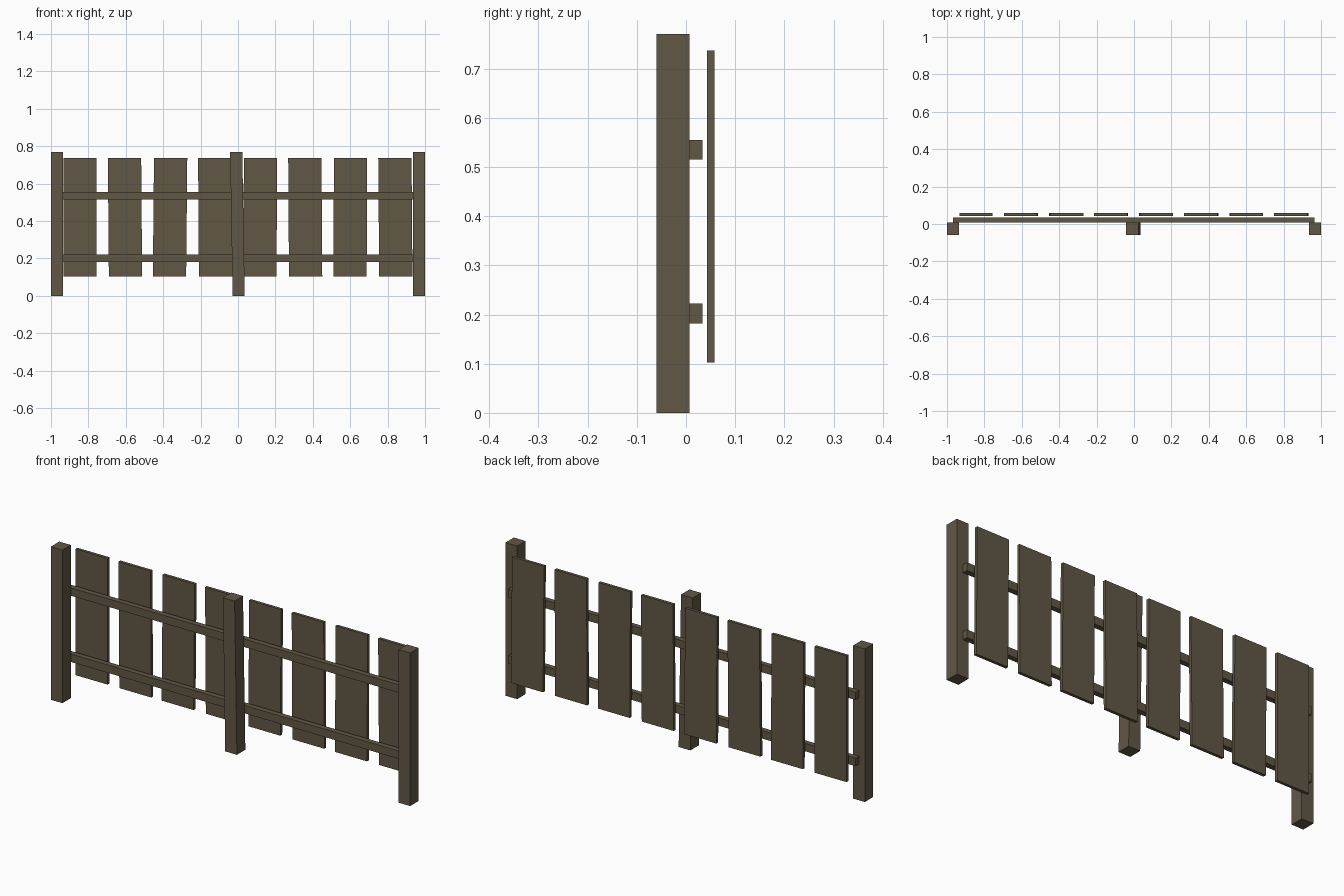
import bpy
import bmesh

cube = bpy.data.objects.get("Cube")
if cube:
    bpy.data.objects.remove(cube, do_unlink=True)

wood = bpy.data.materials.new("weathered_brown_wood")
wood.use_nodes = True
colour = (0.12, 0.095, 0.06, 1)
wood.diffuse_color = colour
bsdf = wood.node_tree.nodes["Principled BSDF"]
bsdf.inputs["Base Color"].default_value = colour
bsdf.inputs["Roughness"].default_value = 0.9


def board(name, x, y, z, lean=0.0):
    """Box between (low, high) ranges; lean shifts the top along x."""
    bm = bmesh.new()
    bmesh.ops.create_cube(bm, size=1)
    for v in bm.verts:
        top = v.co.z > 0
        v.co = [r[int(c > 0)] for r, c in zip((x, y, z), v.co)]
        if top:
            v.co.x += lean
    mesh = bpy.data.meshes.new(name)
    bm.to_mesh(mesh)
    bm.free()
    mesh.materials.append(wood)
    obj = bpy.data.objects.new(name, mesh)
    bpy.context.collection.objects.link(obj)


# Posts, the middle one leaning slightly
POST_Y, POST_Z = (-0.06, 0.007), (0, 0.77)
board("right_post", (-1, -0.935), POST_Y, POST_Z)
board("middle_post", (-0.029, 0.036), POST_Y, POST_Z, lean=-0.013)
board("left_post", (0.935, 1), POST_Y, POST_Z)

# Horizontal rails
for name, z in (("lower_rail", 0.182), ("upper_rail", 0.515)):
    board(name, (-0.968, 0.966), (0.007, 0.034), (z, z + 0.04))

# Evenly spaced planks, each slightly crooked
leans = (0.0, -0.005, 0.006, -0.004, 0.004, -0.004, 0.003, -0.005)
for i, lean in enumerate(leans):
    centre = -0.845 + i * 0.2409 - lean / 2
    board(f"plank_{i + 1}", (centre - 0.089, centre + 0.089),
          (0.043, 0.058), (0.102, 0.737), lean)
